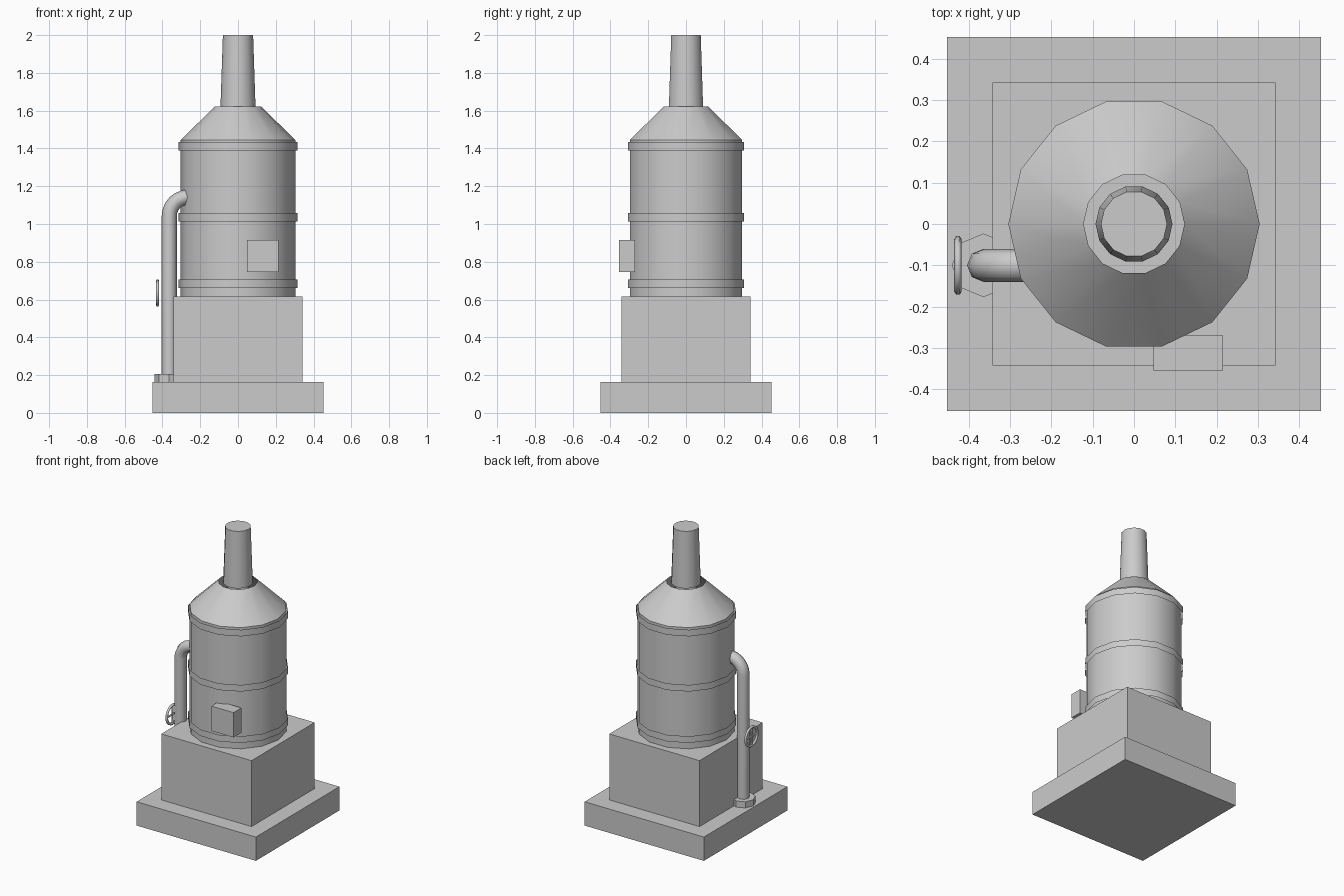
import bpy
import math
from mathutils import Vector

cube = bpy.data.objects.get("Cube")
if cube:
    bpy.data.objects.remove(cube, do_unlink=True)

grey = bpy.data.materials.new("light_grey")
grey.use_nodes = True
grey.diffuse_color = (0.6, 0.6, 0.6, 1)
grey.node_tree.nodes["Principled BSDF"].inputs["Base Color"].default_value = (0.6, 0.6, 0.6, 1)

SIDES = 14


def add_mesh(name, verts, faces, smooth=False):
    mesh = bpy.data.meshes.new(name)
    mesh.from_pydata(verts, [], faces)
    mesh.materials.append(grey)
    obj = bpy.data.objects.new(name, mesh)
    bpy.context.collection.objects.link(obj)
    if smooth:
        bpy.ops.object.select_all(action="DESELECT")
        obj.select_set(True)
        bpy.context.view_layer.objects.active = obj
        bpy.ops.object.shade_smooth_by_angle(angle=math.radians(30))
    return obj


def box(name, low, high):
    verts = [(x, y, z) for z in (low[2], high[2])
             for x, y in ((low[0], low[1]), (high[0], low[1]),
                          (high[0], high[1]), (low[0], high[1]))]
    sides = [(i, (i + 1) % 4, (i + 1) % 4 + 4, i + 4) for i in range(4)]
    return add_mesh(name, verts, [(3, 2, 1, 0), (4, 5, 6, 7)] + sides)


def lathe(name, profile, sides=SIDES, centre=(0, 0), cap=False):
    """Turn (radius, z) pairs round a vertical axis; optionally close the top."""
    verts, faces = [], []
    for r, z in profile:
        for i in range(sides):
            a = math.tau * i / sides
            verts.append((centre[0] + r * math.cos(a), centre[1] + r * math.sin(a), z))
    for k in range(len(profile) - 1):
        for i in range(sides):
            a, b = k * sides + i, k * sides + (i + 1) % sides
            faces.append((a, b, b + sides, a + sides))
    if cap:
        faces.append(tuple(range(len(verts) - sides, len(verts))))
    return add_mesh(name, verts, faces, smooth=True)


def tube(name, points, radius, resolution, cyclic=False):
    """Round bar following a path."""
    curve = bpy.data.curves.new(name, "CURVE")
    curve.dimensions = "3D"
    curve.bevel_depth = radius
    curve.bevel_resolution = resolution
    curve.use_fill_caps = not cyclic
    spline = curve.splines.new("POLY")
    spline.points.add(len(points) - 1)
    for p, co in zip(spline.points, points):
        p.co = (*co, 1)
    spline.use_cyclic_u = cyclic
    spline.use_smooth = True
    curve.materials.append(grey)
    obj = bpy.data.objects.new(name, curve)
    bpy.context.collection.objects.link(obj)
    return obj


# Stepped footing
box("base_slab", (-0.452, -0.452, 0), (0.452, 0.452, 0.163))
box("plinth", (-0.342, -0.342, 0.163), (0.342, 0.342, 0.615))

# Boiler drum, open-topped cone and chimney
lathe("boiler_drum", [(0.304, 0.615), (0.304, 1.445)])
lathe("boiler_cone", [(0.304, 1.445), (0.122, 1.622)])
lathe("chimney", [(0.093, 1.615), (0.08, 2.0)], cap=True)

# Thin hoops round the drum
for label, z in (("lower", 0.66), ("middle", 1.012), ("upper", 1.39)):
    lathe(label + "_hoop", [(0.314, z), (0.314, z + 0.045)])

# Firebox door
box("fire_door", (0.047, -0.355, 0.745), (0.215, -0.27, 0.915))

# Side pipe with a quarter bend into the drum
px, py, bend = -0.364, -0.1, 0.1
path = [(px, py, 0.165)]
for i in range(7):
    a = math.pi / 2 * i / 6
    path.append((px + bend * (1 - math.cos(a)), py, 1.042 + bend * math.sin(a)))
tube("side_pipe", path, 0.04, 2)
lathe("pipe_flange", [(0.077, 0.163), (0.077, 0.205)], sides=8, centre=(px, py), cap=True)

# Valve handwheel with crossed spokes
hub = Vector((-0.426, py, 0.635))


def rim_point(angle, radius):
    return hub + Vector((0, math.cos(angle), math.sin(angle))) * radius


tube("handwheel_rim", [rim_point(math.tau * i / 20, 0.063) for i in range(20)], 0.009, 1, True)
for i in range(2):
    a = math.pi / 2 * i
    tube("handwheel_spoke_%d" % (i + 1), [rim_point(a, 0.063), rim_point(a, -0.063)], 0.006, 1)
